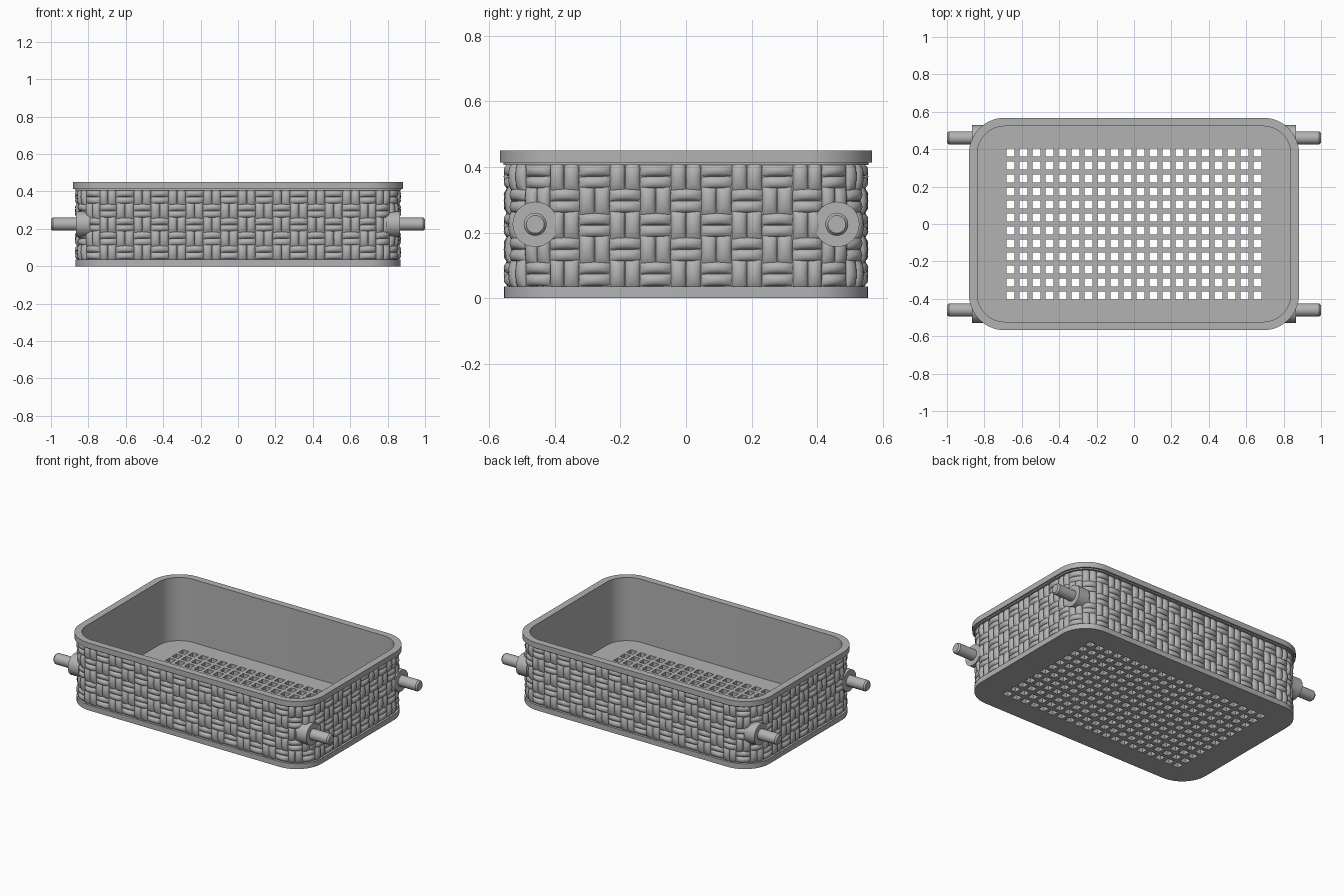
import bpy, bmesh, math
from mathutils import Matrix, Vector

cube = bpy.data.objects.get("Cube")
if cube:
    bpy.data.objects.remove(cube, do_unlink=True)

CX, CY, R = 0.69, 0.375, 0.18      # corner centres and body corner radius
FLOOR, WALL = 0.035, -0.015        # floor height, wall offset behind the weave
ROWS, CELLS, Z0, Z1 = 5, 58, 0.037, 0.408

grey = bpy.data.materials.new("plain_grey")
grey.use_nodes = True
grey.diffuse_color = (0.45, 0.45, 0.45, 1)
grey.node_tree.nodes["Principled BSDF"].inputs["Base Color"].default_value = grey.diffuse_color


def make(name, bm, angle=35):
    bmesh.ops.recalc_face_normals(bm, faces=bm.faces)
    mesh = bpy.data.meshes.new(name)
    bm.to_mesh(mesh)
    bm.free()
    mesh.materials.append(grey)
    ob = bpy.data.objects.new(name, mesh)
    bpy.context.collection.objects.link(ob)
    smooth(ob, angle)
    return ob


def smooth(ob, angle=35):
    bpy.ops.object.select_all(action='DESELECT')
    ob.select_set(True)
    bpy.context.view_layer.objects.active = ob
    bpy.ops.object.shade_smooth_by_angle(angle=math.radians(angle))


def subtract(ob, cutter):
    mod = ob.modifiers.new("cut", 'BOOLEAN')
    mod.object, mod.operation, mod.solver = cutter, 'DIFFERENCE', 'EXACT'
    bpy.context.view_layer.objects.active = ob
    bpy.ops.object.modifier_apply(modifier=mod.name)
    bpy.data.objects.remove(cutter, do_unlink=True)


def ring(bm, off, z, steps=14):
    """Rounded rectangle of vertices, pushed outwards by off."""
    verts = []
    for q, (sx, sy) in enumerate([(1, 1), (-1, 1), (-1, -1), (1, -1)]):
        for k in range(steps + 1):
            a = (q + k / steps) * math.pi / 2
            verts.append(bm.verts.new((sx * CX + (R + off) * math.cos(a),
                                       sy * CY + (R + off) * math.sin(a), z)))
    return verts


def loft(profile):
    bm = bmesh.new()
    rings = [ring(bm, off, z) for off, z in profile]
    for a, b in zip(rings, rings[1:]):
        for i in range(len(a)):
            j = (i + 1) % len(a)
            bm.faces.new((a[i], a[j], b[j], b[i]))
    bm.faces.new(rings[0])
    bm.faces.new(rings[-1])
    return bm


# Tray: base band, wall, rim, inner wall and floor in one shell
tray = make("basket_tray", loft([
    (0, 0), (0, FLOOR), (WALL, FLOOR), (WALL, 0.406), (0.002, 0.406), (0.002, 0.414),
    (0.013, 0.414), (0.013, 0.45), (-0.032, 0.45), (-0.032, FLOOR)]))

# Square drain holes in the floor
bm = bmesh.new()
PITCH, HOLE = 0.0695, 0.045
for i in range(20):
    for j in range(12):
        bmesh.ops.create_cube(bm, size=HOLE, matrix=Matrix.Translation(
            ((i - 9.5) * PITCH, (j - 5.5) * PITCH, FLOOR / 2)) @ Matrix.Diagonal((1, 1, 3, 1)))
subtract(tray, make("hole_cutter", bm))
smooth(tray)


# Woven strips wrapped around the wall
ARC = R * math.pi / 2
PERIMETER = 4 * (CX + CY + ARC)


def around(s, off, z):
    """Point at arc length s, starting in the middle of the +x side."""
    s %= PERIMETER
    heading, p = 0.0, Vector((CX + R, 0))
    for kind, length in [("line", CY), ("arc", ARC), ("line", 2 * CX), ("arc", ARC),
                         ("line", 2 * CY), ("arc", ARC), ("line", 2 * CX), ("arc", ARC),
                         ("line", CY)]:
        d = min(s, length)
        n = Vector((math.cos(heading), math.sin(heading)))
        if kind == "line":
            p = p + Vector((-n.y, n.x)) * d
        else:
            centre = p - n * R
            heading += d / R
            n = Vector((math.cos(heading), math.sin(heading)))
            p = centre + n * R
        s -= d
        if s <= 1e-9:
            break
    p = p + n * off
    return (p.x, p.y, z)


def strip(bm, s, z, length, width, upright):
    """Cushion-shaped strip, arched along its length and round across it."""
    nu, nv = 6, 6
    grid = []
    for i in range(nu + 1):
        u = -math.cos(math.pi * i / nu)
        row = []
        for j in range(nv + 1):
            v = -math.cos(math.pi * j / nv)
            bulge = math.sqrt(max(0, 1 - v * v)) * (1 - abs(u) ** 3)
            a, b = u * length / 2, v * width / 2
            ds, dz = (b, a) if upright else (a, b)
            row.append(bm.verts.new(around(s + ds, WALL - 0.002 + 0.018 * bulge,
                                           min(max(z + dz, Z0 - 0.002), Z1))))
        grid.append(row)
    for i in range(nu):
        for j in range(nv):
            quad = (grid[i][j], grid[i + 1][j], grid[i + 1][j + 1], grid[i][j + 1])
            bm.faces.new(quad if not upright else quad[::-1])


bm = bmesh.new()
cell_w, cell_h = PERIMETER / CELLS, (Z1 - Z0) / ROWS
for i in range(CELLS):
    for j in range(ROWS):
        s, z = i * cell_w, Z0 + (j + 0.5) * cell_h
        for side in (-1, 1):
            if (i + j) % 2:
                strip(bm, s, z + side * cell_h / 4, cell_w * 1.05, cell_h / 2, False)
            else:
                strip(bm, s + side * cell_w / 4, z, cell_h * 1.35, cell_w / 2, True)
mesh_normals_ok = bm.faces
make("woven_strips", bm, 50)


# Pegs on round bosses at the four corners
def rod(bm, x0, x1, r0, r1, sx, y, z, sides=32):
    turn = Matrix.Rotation(sx * math.pi / 2, 4, 'Y')
    bmesh.ops.create_cone(bm, cap_ends=True, segments=sides, radius1=r0, radius2=r1,
                          depth=x1 - x0,
                          matrix=Matrix.Translation((sx * (x0 + x1) / 2, y, z)) @ turn)


for sx, side in ((1, "left"), (-1, "right")):
    for sy, end in ((-1, "front"), (1, "back")):
        y, z = sy * 0.46, 0.225
        bm = bmesh.new()
        rod(bm, 0.79, 0.866, 0.069, 0.069, sx, y, z)
        boss = make(f"{end}_{side}_boss", bm)
        subtract(boss, make("inside_cutter", loft([(-0.03, 0.05), (-0.03, 0.6)])))
        smooth(boss)
        bm = bmesh.new()
        rod(bm, 0.85, 0.99, 0.035, 0.035, sx, y, z)
        rod(bm, 0.99, 1.0, 0.035, 0.027, sx, y, z)
        make(f"{end}_{side}_peg", bm)
